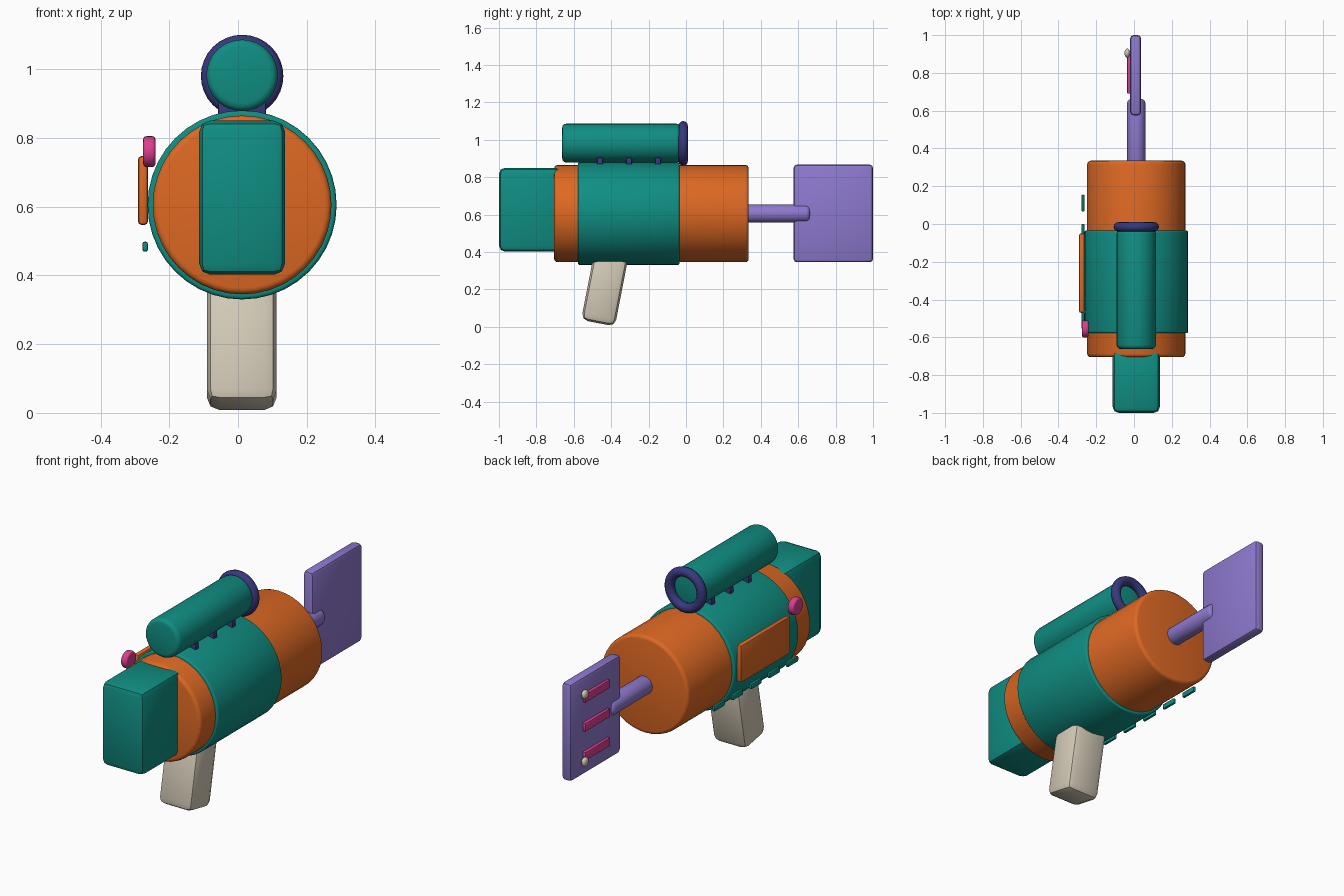
import bpy, math
from mathutils import Vector

if "Cube" in bpy.data.objects:
    bpy.data.objects.remove(bpy.data.objects["Cube"])

CX, CZ = 0.012, 0.605   # main axis of the body


def material(name, rgb):
    m = bpy.data.materials.new(name)
    m.diffuse_color = (*rgb, 1)
    m.use_nodes = True
    m.node_tree.nodes["Principled BSDF"].inputs["Base Color"].default_value = m.diffuse_color
    return m


ORANGE = material("orange", (0.73, 0.14, 0.017))
TEAL = material("teal", (0.005, 0.27, 0.225))
PURPLE = material("purple", (0.27, 0.19, 0.62))
PINK = material("pink", (0.70, 0.05, 0.27))
CREAM = material("cream", (0.66, 0.60, 0.48))
NAVY = material("navy", (0.04, 0.04, 0.21))


def finish(name, mat, bevel=0.0, segments=3):
    ob = bpy.context.object
    ob.name = name
    ob.data.materials.append(mat)
    bpy.ops.object.transform_apply(location=False, rotation=False, scale=True)
    if bevel:
        mod = ob.modifiers.new("bevel", 'BEVEL')
        mod.width, mod.segments = bevel, segments
        mod.limit_method, mod.angle_limit = 'ANGLE', math.radians(40)
        bpy.ops.object.modifier_apply(modifier="bevel")
    bpy.ops.object.shade_smooth_by_angle(angle=math.radians(32))
    return ob


def box(name, mat, lo, hi, bevel, segments=2):
    lo, hi = Vector(lo), Vector(hi)
    bpy.ops.mesh.primitive_cube_add(size=1, location=(lo + hi) / 2)
    bpy.context.object.scale = hi - lo
    return finish(name, mat, bevel, segments)


def tube(name, mat, r, y0, y1, z, bevel, verts=40):
    bpy.ops.mesh.primitive_cylinder_add(
        vertices=verts, radius=r, depth=y1 - y0,
        location=(CX, (y0 + y1) / 2, z), rotation=(math.pi / 2, 0, 0))
    return finish(name, mat, bevel)


# Main barrel body with its wide sleeve
tube("body", ORANGE, 0.26, -0.705, 0.335, CZ, 0.018)
tube("sleeve", TEAL, 0.275, -0.578, -0.035, CZ, 0.01)

# Block muzzle
box("muzzle", TEAL, (-0.113, -1.0, 0.402), (0.137, -0.66, 0.85), 0.032)

# Scope, eyepiece ring and mounts
tube("scope", TEAL, 0.104, -0.662, -0.03, 0.982, 0.022, 32)
bpy.ops.mesh.primitive_torus_add(
    major_radius=0.095, minor_radius=0.025, major_segments=32, minor_segments=12,
    location=(CX, -0.015, 0.98), rotation=(math.pi / 2, 0, 0))
finish("eyepiece_ring", NAVY)
for y in (-0.15, -0.305, -0.46):
    box("scope_mount", NAVY, (CX - 0.07, y - 0.015, 0.86),
        (CX + 0.07, y + 0.015, 0.905), 0.005)

# Slanted grip
tilt = math.radians(-11)
bpy.ops.mesh.primitive_cube_add(size=1, location=(0.011, -0.433, 0.212),
                                rotation=(tilt, 0, 0))
bpy.context.object.scale = (0.202, 0.184, 0.392)
finish("grip", CREAM, 0.035, 2)

# Stock rod and plate
tube("stock_rod", PURPLE, 0.048, 0.30, 0.662, CZ, 0.02, 24)
box("stock_plate", PURPLE, (-0.02, 0.575, 0.345), (0.038, 1.0, 0.867), 0.018)

# Strips and small knobs on the left of the plate
for z in (0.76, CZ, 0.45):
    box("plate_strip", PINK, (-0.036, 0.69, z - 0.022), (-0.015, 0.90, z + 0.022), 0.004)
for z in (0.785, 0.425):
    bpy.ops.mesh.primitive_uv_sphere_add(segments=16, ring_count=10, radius=0.024,
                                         location=(-0.036, 0.905, z))
    bpy.context.object.scale = (0.6, 1, 1)
    finish("plate_knob", CREAM)

# Left side panel, dial and row of small tabs
box("side_panel", ORANGE, (-0.291, -0.47, 0.547), (-0.262, -0.05, 0.747), 0.01)
bpy.ops.mesh.primitive_cylinder_add(vertices=24, radius=0.045, depth=0.036,
                                    location=(-0.258, -0.555, 0.76),
                                    rotation=(0, math.pi / 2, 0))
finish("dial", PINK, 0.01)
for i in range(5):
    y = 0.11 - 0.155 * i
    box("side_tab", TEAL, (-0.278, y - 0.045, 0.469), (-0.262, y + 0.045, 0.498), 0.006)
